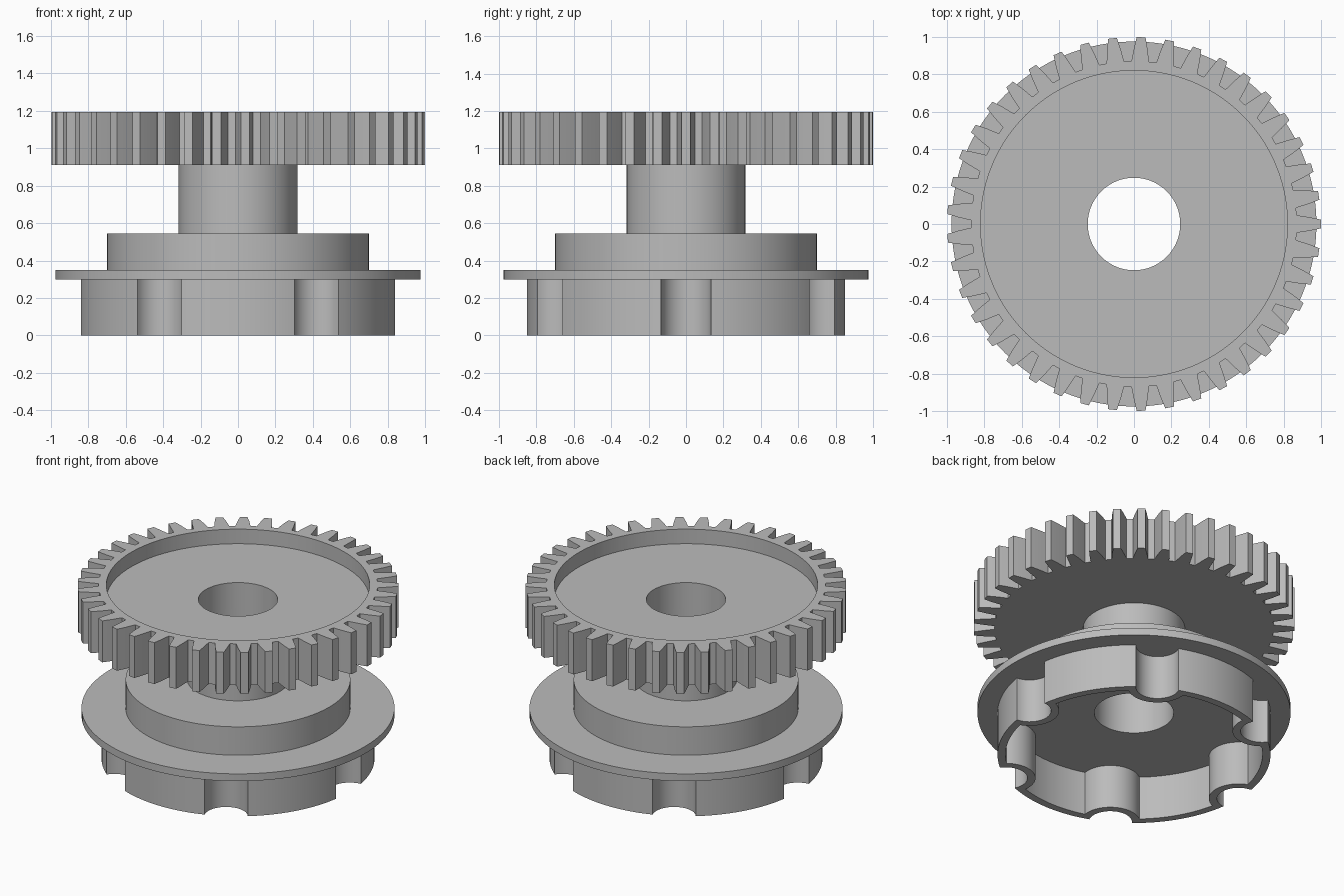
import bpy, bmesh, math
from math import cos, sin, pi, radians

if "Cube" in bpy.data.objects:
    bpy.data.objects.remove(bpy.data.objects["Cube"], do_unlink=True)

grey = bpy.data.materials.new("plain grey")
grey.use_nodes = True
colour = (0.5, 0.5, 0.5, 1)
grey.diffuse_color = colour
grey.node_tree.nodes["Principled BSDF"].inputs["Base Color"].default_value = colour

BORE = 0.247


def skin(name, rings):
    """Join matching (outline, height) rings into a closed hollow solid."""
    bm = bmesh.new()
    loops = [[bm.verts.new((x, y, z)) for x, y in pts] for pts, z in rings]
    for a, b in zip(loops, loops[1:] + loops[:1]):
        for i in range(len(a)):
            j = (i + 1) % len(a)
            bm.faces.new((a[i], a[j], b[j], b[i]))
    bmesh.ops.recalc_face_normals(bm, faces=bm.faces)
    mesh = bpy.data.meshes.new(name)
    bm.to_mesh(mesh)
    bm.free()
    mesh.materials.append(grey)
    obj = bpy.data.objects.new(name, mesh)
    bpy.context.collection.objects.link(obj)
    bpy.ops.object.select_all(action="DESELECT")
    obj.select_set(True)
    bpy.context.view_layer.objects.active = obj
    bpy.ops.object.shade_smooth_by_angle(angle=radians(20))
    return obj


def circle(radius, angles):
    return [(radius * cos(a), radius * sin(a)) for a in angles]


# Stepped body: flange, shoulder and hub around the bore
turn = [2 * pi * i / 128 for i in range(128)]
profile = [(BORE, 0.30), (0.975, 0.30), (0.975, 0.35), (0.70, 0.35),
           (0.70, 0.545), (0.317, 0.545), (0.317, 0.92), (BORE, 0.92)]
skin("flanged_hub", [(circle(r, turn), z) for r, z in profile])

# Gear wheel: tapered teeth and a dished top face
TEETH = 41
flank = [(0.87, 0.047), (0.94, 0.036), (0.999, 0.0235)]   # radius, half width
tooth = [(r, -w / r) for r, w in flank] + [(r, w / r) for r, w in reversed(flank)]
polar = [(r, a + 2 * pi * k / TEETH) for k in range(TEETH) for r, a in tooth]
outline = [(r * cos(a), r * sin(a)) for r, a in polar]
spokes = [a for r, a in polar]
bore, dish = circle(BORE, spokes), circle(0.82, spokes)
BOTTOM, FLOOR, TOP = 0.91, 1.095, 1.195
skin("gear_wheel", [(bore, BOTTOM), (outline, BOTTOM), (outline, TOP),
                    (dish, TOP), (dish, FLOOR), (bore, FLOOR)])


# Thin skirt whose wall folds inwards around six round notches
def notched(radius, notch, centre=0.85, steps=20):
    phi = math.acos((radius**2 - centre**2 - notch**2) / (2 * centre * notch))
    half = math.atan2(notch * sin(phi), centre + notch * cos(phi))
    points = []
    for k in range(6):
        base = k * pi / 3
        for i in range(steps):
            a = -phi - (2 * pi - 2 * phi) * i / steps
            x, y = centre + notch * cos(a), notch * sin(a)
            points.append((x * cos(base) - y * sin(base), x * sin(base) + y * cos(base)))
        points += circle(radius, [base + half + (pi / 3 - 2 * half) * i / steps
                                  for i in range(steps)])
    return points


outer, inner = notched(0.85, 0.135), notched(0.80, 0.185)
skin("notched_skirt", [(outer, 0), (outer, 0.31), (inner, 0.31), (inner, 0)])
